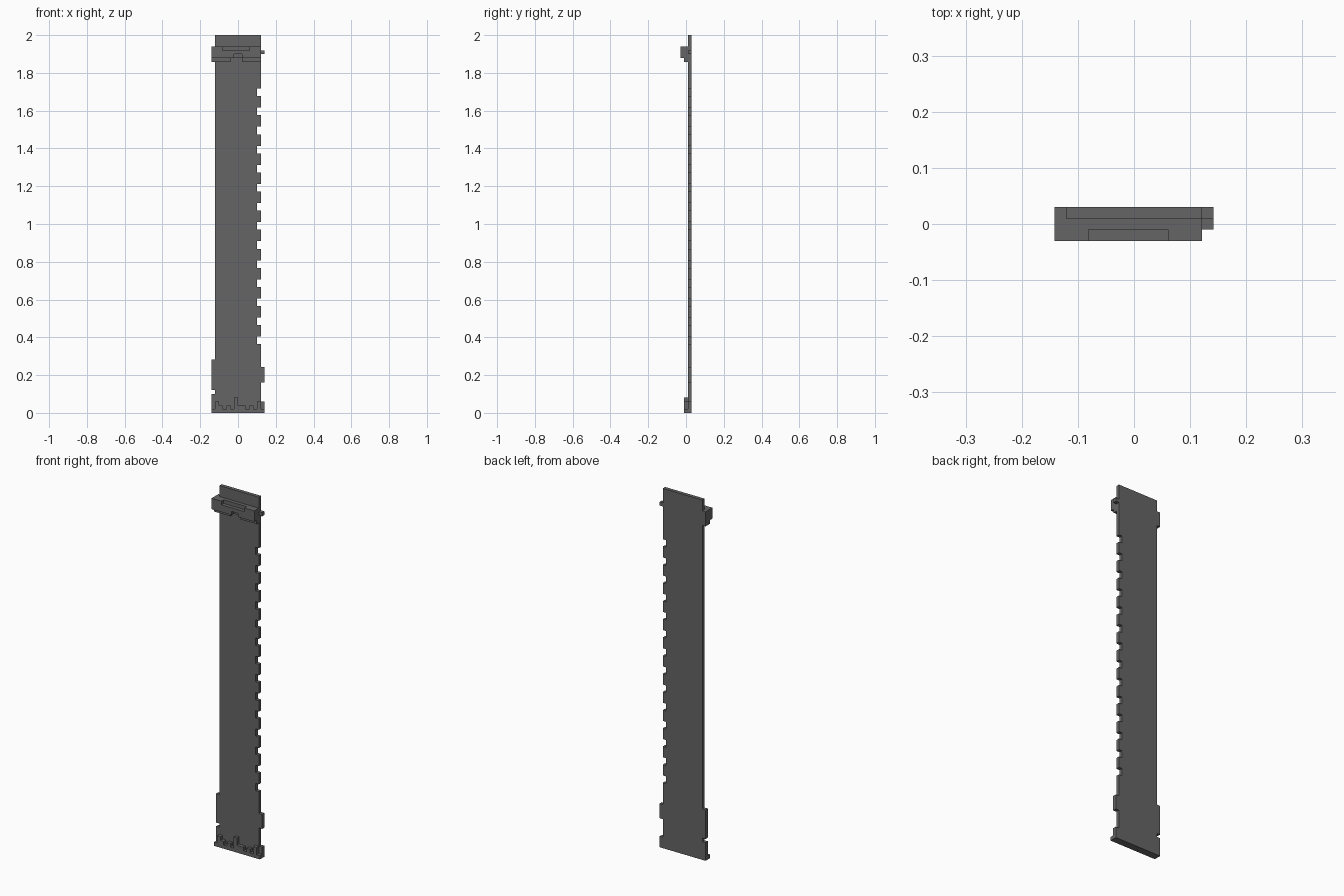
import bpy, bmesh

if "Cube" in bpy.data.objects:
    bpy.data.objects.remove(bpy.data.objects["Cube"], do_unlink=True)

U = 2 / 99  # one block of the stepped design

grey = bpy.data.materials.new("dark grey")
grey.use_nodes = True
colour = (0.13, 0.13, 0.13, 1)
grey.diffuse_color = colour
grey.node_tree.nodes["Principled BSDF"].inputs["Base Color"].default_value = colour


def extrude(name, outline, front, back):
    """Extrude an x-z outline, given in blocks, from front to back."""
    bm = bmesh.new()
    verts = [bm.verts.new(((x - 7) * U, (front - 1.5) * U, z * U)) for x, z in outline]
    face = bm.faces.new(verts)
    new = bmesh.ops.extrude_face_region(bm, geom=[face])["geom"]
    moved = [v for v in new if isinstance(v, bmesh.types.BMVert)]
    bmesh.ops.translate(bm, verts=moved, vec=(0, (back - front) * U, 0))
    bmesh.ops.recalc_face_normals(bm, faces=bm.faces)
    mesh = bpy.data.meshes.new(name)
    bm.to_mesh(mesh)
    bm.free()
    mesh.materials.append(grey)
    obj = bpy.data.objects.new(name, mesh)
    bpy.context.collection.objects.link(obj)


# Flat blade: side tabs at the foot, a toothed right edge, a pin near the top
right = [(14, 0), (14, 3), (13, 3), (13, 8), (14, 8), (14, 12), (13, 12)]
for z in range(18, 84, 5):
    right += [(13, z), (12, z), (12, z + 2), (13, z + 2)]
right += [(13, 94), (14, 94), (14, 95), (13, 95), (13, 99)]
left = [(1, 99), (1, 96), (0, 96), (0, 92), (1, 92), (1, 14), (0, 14),
        (0, 6), (1, 6), (1, 5), (0, 5), (0, 0)]
extrude("blade", right + left, 2, 3)

# Stepped crest along the foot
crest = []
for x, h in enumerate([1, 3, 2, 1, 2, 1, 4, 2, 2, 1, 2, 1, 3, 1]):
    crest += [(x, h), (x + 1, h)]
outline = [(0, 0)]
for p in crest + [(14, 0)]:
    if p != outline[-1]:
        outline.append(p)
extrude("foot_crest", outline, 1, 2)

# Guard: inner layer with a gap below, outer layer with a top slot and a notch
extrude("guard_inner", [(0, 92), (5, 92), (5, 93), (8, 93), (8, 92), (13, 92),
                        (13, 96), (0, 96)], 1, 2)
extrude("guard_outer", [(0, 93), (6, 93), (6, 94), (8, 94), (8, 93), (13, 93), (13, 96),
                        (10, 96), (10, 95), (3, 95), (3, 96), (0, 96)], 0, 1)
